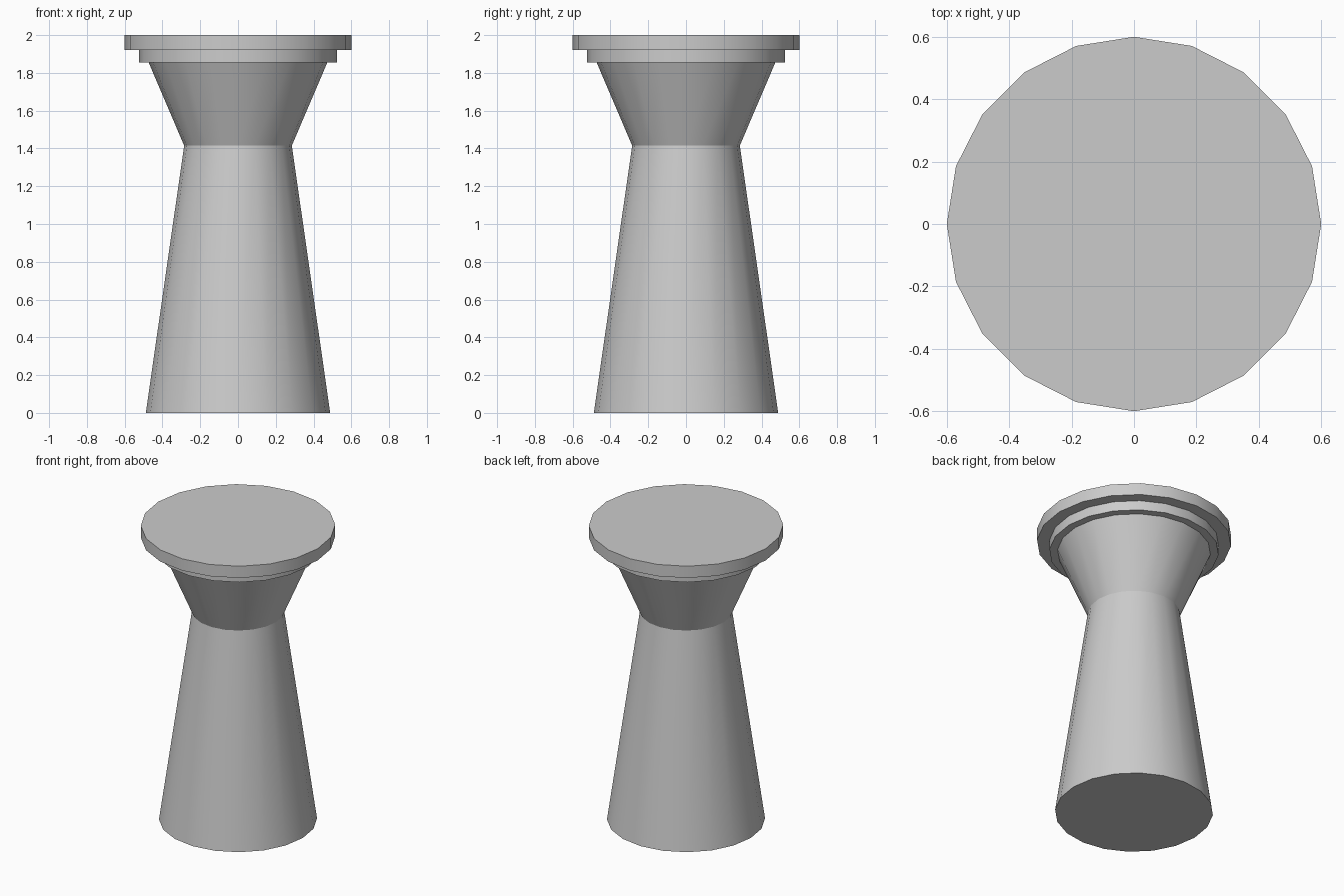
import bpy
import bmesh
from math import cos, sin, pi, radians

if "Cube" in bpy.data.objects:
    bpy.data.objects.remove(bpy.data.objects["Cube"])

SIDES = 20


def turned(name, profile):
    """Closed 20-sided solid from a list of (radius, height) points."""
    bm = bmesh.new()
    rings = [[bm.verts.new((r * cos(2 * pi * i / SIDES), r * sin(2 * pi * i / SIDES), z))
              for i in range(SIDES)] for r, z in profile]
    for low, high in zip(rings, rings[1:]):
        for i in range(SIDES):
            j = (i + 1) % SIDES
            bm.faces.new((low[i], low[j], high[j], high[i]))
    bm.faces.new(rings[0][::-1])
    bm.faces.new(rings[-1])
    mesh = bpy.data.meshes.new(name)
    bm.to_mesh(mesh)
    bm.free()
    obj = bpy.data.objects.new(name, mesh)
    bpy.context.collection.objects.link(obj)
    bpy.ops.object.select_all(action='DESELECT')
    obj.select_set(True)
    bpy.context.view_layer.objects.active = obj
    bpy.ops.object.shade_smooth_by_angle(angle=radians(30))
    return obj


# Waisted pedestal: long taper, then flare up to the collar
turned("pedestal", [(0.488, 0), (0.285, 1.415), (0.473, 1.855)])

# Stepped top: narrow collar and wider slab as one solid
turned("stepped_top", [(0.523, 1.855), (0.523, 1.92), (0.6, 1.92), (0.6, 2.0)])
